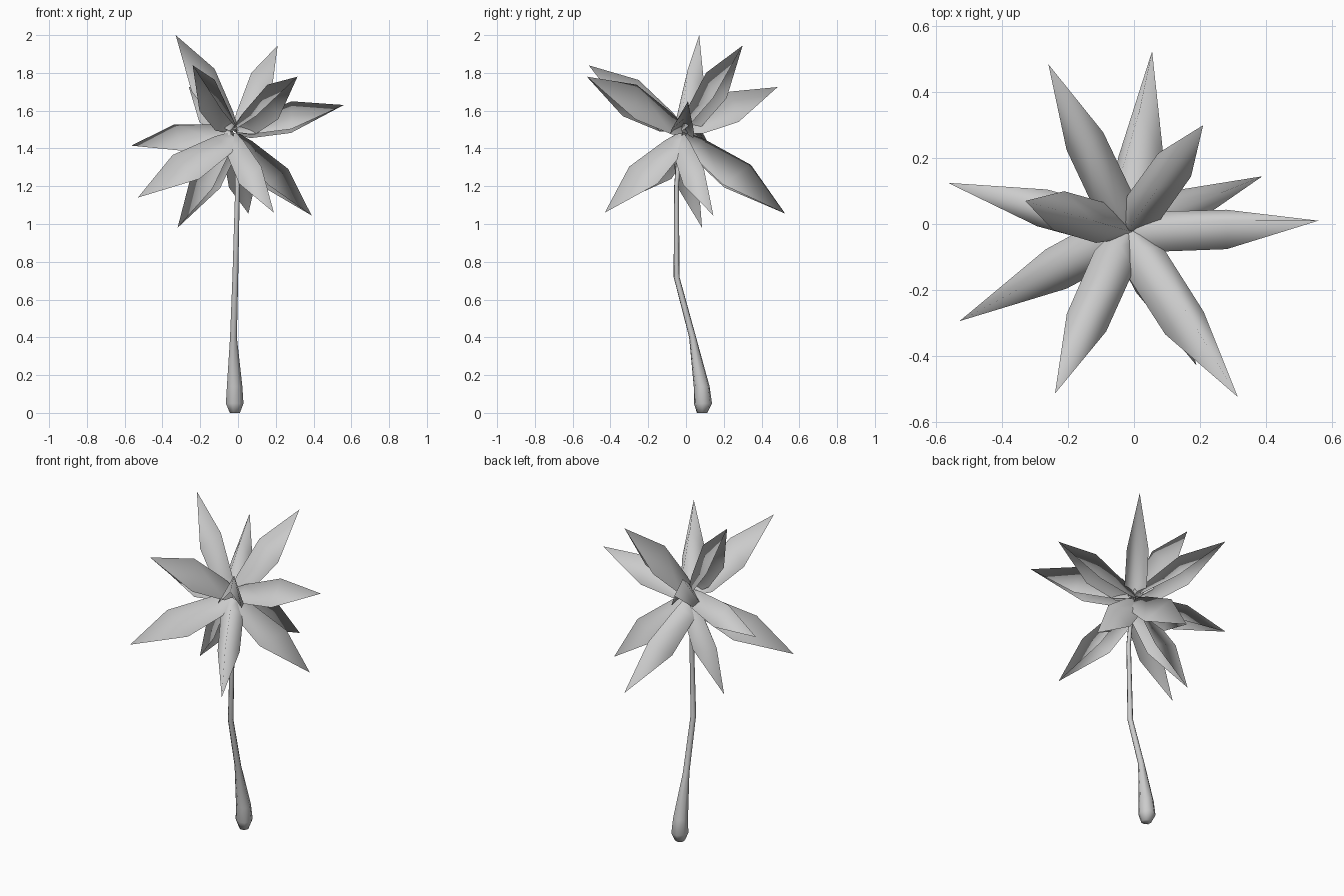
import bpy, math
from mathutils import Vector, Quaternion

old = bpy.data.objects.get("Cube")
if old:
    bpy.data.objects.remove(old)

grey = bpy.data.materials.new("plain_grey")
grey.use_nodes = True
grey.diffuse_color = (0.6, 0.6, 0.6, 1)
grey.node_tree.nodes["Principled BSDF"].inputs["Base Color"].default_value = (0.6, 0.6, 0.6, 1)


def add_mesh(name, verts, faces):
    mesh = bpy.data.meshes.new(name)
    mesh.from_pydata(verts, [], faces)
    mesh.materials.append(grey)
    mesh.polygons.foreach_set("use_smooth", [True] * len(mesh.polygons))
    mesh.update()
    obj = bpy.data.objects.new(name, mesh)
    bpy.context.collection.objects.link(obj)
    return obj


# Trunk: rings along a bent path (x, y, z, radius)
SIDES = 7
path = [(-0.018, 0.085, 0.0, 0.028), (-0.02, 0.09, 0.05, 0.049),
        (-0.02, 0.083, 0.14, 0.043), (-0.025, 0.035, 0.4, 0.019),
        (-0.015, -0.05, 0.72, 0.016), (-0.003, -0.05, 1.2, 0.013),
        (-0.015, -0.03, 1.48, 0.011)]
verts, faces = [], []
for x, y, z, r in path:
    for i in range(SIDES):
        a = math.tau * i / SIDES
        verts.append((x + r * math.cos(a), y + r * math.sin(a), z))
for ring in range(len(path) - 1):
    for i in range(SIDES):
        a, b = ring * SIDES + i, ring * SIDES + (i + 1) % SIDES
        faces.append((a, b, b + SIDES, a + SIDES))
faces.append(tuple(reversed(range(SIDES))))
faces.append(tuple(range(len(verts) - SIDES, len(verts))))
add_mesh("trunk", verts, faces)

# Leaf sections: (ridge distance, edge distance, half width, ridge height, edge height)
SECTIONS = [(0.02, 0.02, 0.035, 0.03, -0.015), (0.15, 0.13, 0.064, 0.052, -0.047),
            (0.56, 0.49, 0.063, 0.088, -0.072)]


def add_leaf(name, tip, roll):
    """Folded leaf with a raised ridge, rolled about the line from crown to tip."""
    tip = Vector(tip)
    # Hanging leaves join the trunk slightly below the others
    crown = Vector((-0.02, -0.02, 1.49 if tip.z > 1.3 else 1.465))
    axis = tip - crown
    turn = Quaternion(axis.normalized(), -math.radians(roll))
    side = turn @ Vector((-axis.y, axis.x, 0)).normalized()
    up = axis.cross(side).normalized()
    scale = axis.length / 0.62
    verts, faces = [], []
    for ridge_t, edge_t, half, ridge, edge in SECTIONS:
        base = crown + axis * edge_t
        verts += [base + (side * half + up * edge) * scale,
                  crown + axis * ridge_t + up * ridge * scale,
                  base + (-side * half + up * edge) * scale]
    verts.append(tip)
    for s in range(len(SECTIONS) - 1):
        for k in (3 * s, 3 * s + 1):
            faces.append((k, k + 1, k + 4, k + 3))
    last = len(verts) - 1
    faces += [(last - 3, last - 2, last), (last - 2, last - 1, last)]
    add_mesh(name, verts, faces)


# Upright, level and hanging leaves: tip position and roll in degrees
leaves = [((-0.33, 0.07, 2.0), 0), ((0.21, 0.30, 1.945), 0),
          ((-0.24, -0.515, 1.84), 0), ((0.315, -0.525, 1.78), 8),
          ((-0.26, 0.485, 1.725), 0), ((0.56, 0.01, 1.63), 10),
          ((-0.565, 0.125, 1.415), 0), ((-0.53, -0.295, 1.14), 0),
          ((0.19, -0.43, 1.06), 0), ((0.055, 0.525, 1.055), 8),
          ((0.39, 0.145, 1.045), 0), ((-0.32, 0.085, 0.98), 0)]
for n, (tip, roll) in enumerate(leaves, 1):
    add_leaf(f"leaf_{n:02d}", tip, roll)
